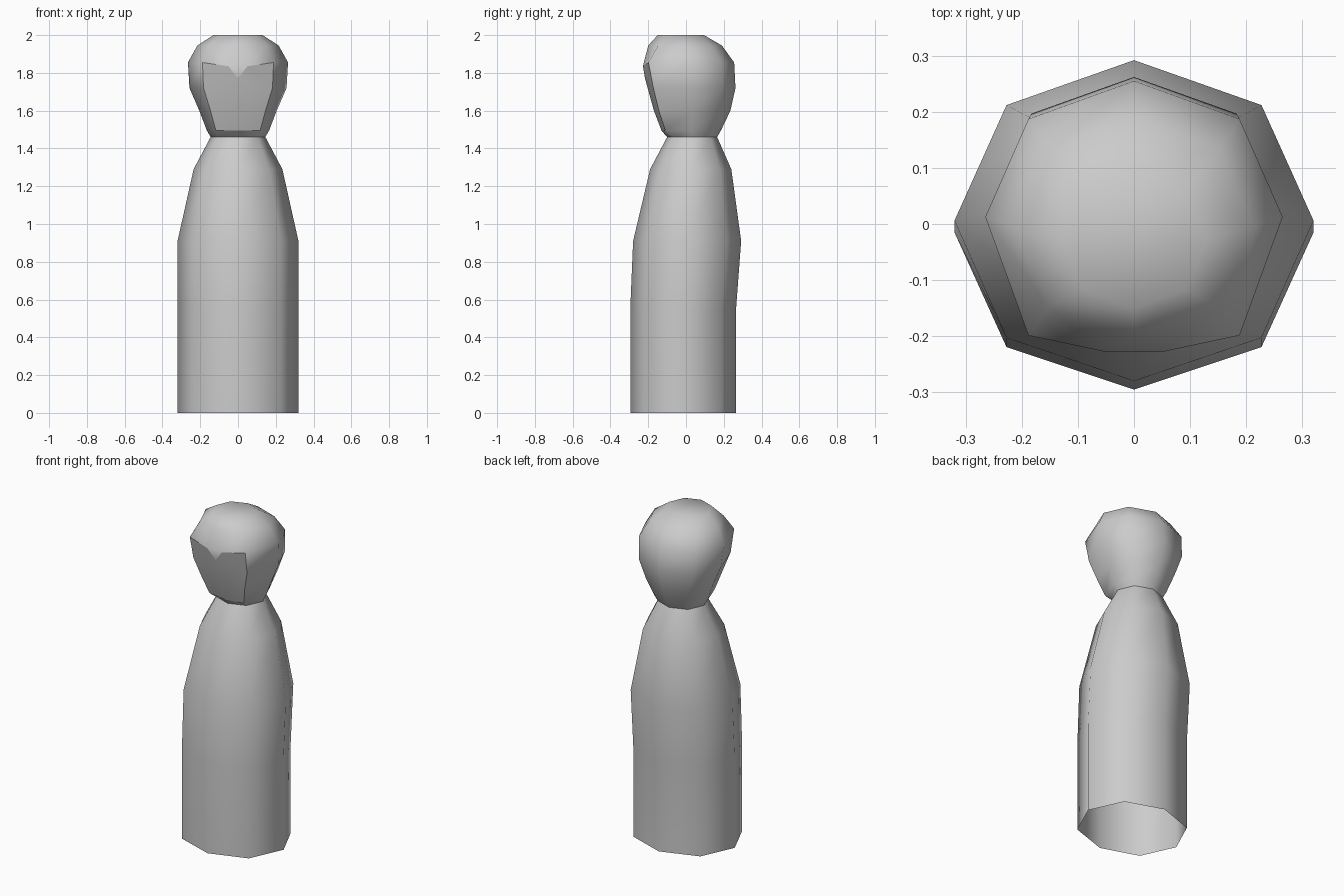
import bpy, bmesh

if "Cube" in bpy.data.objects:
    bpy.data.objects.remove(bpy.data.objects["Cube"])


def ring(bm, z, rx, yf, yb, f=0.73):
    """Eight-sided cross-section, front point first, counterclockwise from above."""
    yc, d = (yf + yb) / 2, 0.71 * rx
    fy = yc + (yf - yc) * f
    by = yc + (yb - yc) * 0.72
    pts = [(0, yf), (d, fy), (rx, yc), (d, by), (0, yb), (-d, by), (-rx, yc), (-d, fy)]
    return [bm.verts.new((x, y, z)) for x, y in pts]


def bridge(bm, a, b, sides=range(8)):
    return [bm.faces.new((a[i], a[(i + 1) % 8], b[(i + 1) % 8], b[i])) for i in sides]


def finish(bm, name):
    for f in bm.faces:
        f.smooth = True
    bmesh.ops.recalc_face_normals(bm, faces=bm.faces)
    me = bpy.data.meshes.new(name)
    bm.to_mesh(me)
    bm.free()
    ob = bpy.data.objects.new(name, me)
    bpy.context.collection.objects.link(ob)


# Robe-like body, open at the bottom
bm = bmesh.new()
rows = [(0, .32, -.295, .265), (.55, .32, -.295, .265), (.91, .32, -.28, .292),
        (1.29, .235, -.19, .24), (1.46, .145, -.10, .165)]
rings = [ring(bm, *r) for r in rows]
for a, b in zip(rings, rings[1:]):
    bridge(bm, a, b)
finish(bm, "body")

# Head with a flattened face under the hairline
bm = bmesh.new()
rows = [(1.46, .145, -.10, .165), (1.495, .165, -.13, .185, .87),
        (1.60, .205, -.17, .235, .87), (1.72, .257, -.203, .262, .87),
        (1.855, .265, -.23, .255, .87), (1.945, .215, -.20, .19), (2.0, .13, -.15, .095)]
rings = [ring(bm, *r) for r in rows]
face = []
for k, (a, b) in enumerate(zip(rings, rings[1:])):
    if k in (3, 4):
        bridge(bm, a, b, range(1, 7))
    else:
        new = bridge(bm, a, b)
        if k in (1, 2):
            face += [new[0], new[7]]
bm.faces.new(rings[-1])

# Hairline with a small central peak
low, brow, up = rings[3:6]
brow[0].co = (0, -.217, 1.77)
peak = [bm.verts.new((s * .05, -.228, 1.835)) for s in (1, -1)]
for p, i in zip(peak, (1, 7)):
    face.append(bm.faces.new((low[0], low[i], brow[i], p, brow[0])))
    bm.faces.new((p, brow[i], up[i], up[0]))
bm.faces.new((brow[0], peak[0], peak[1]))
bm.faces.new((peak[0], up[0], peak[1]))

# Crisp outline around the face
for e in bm.edges:
    if sum(f in face for f in e.link_faces) == 1:
        e.smooth = False
finish(bm, "head")
